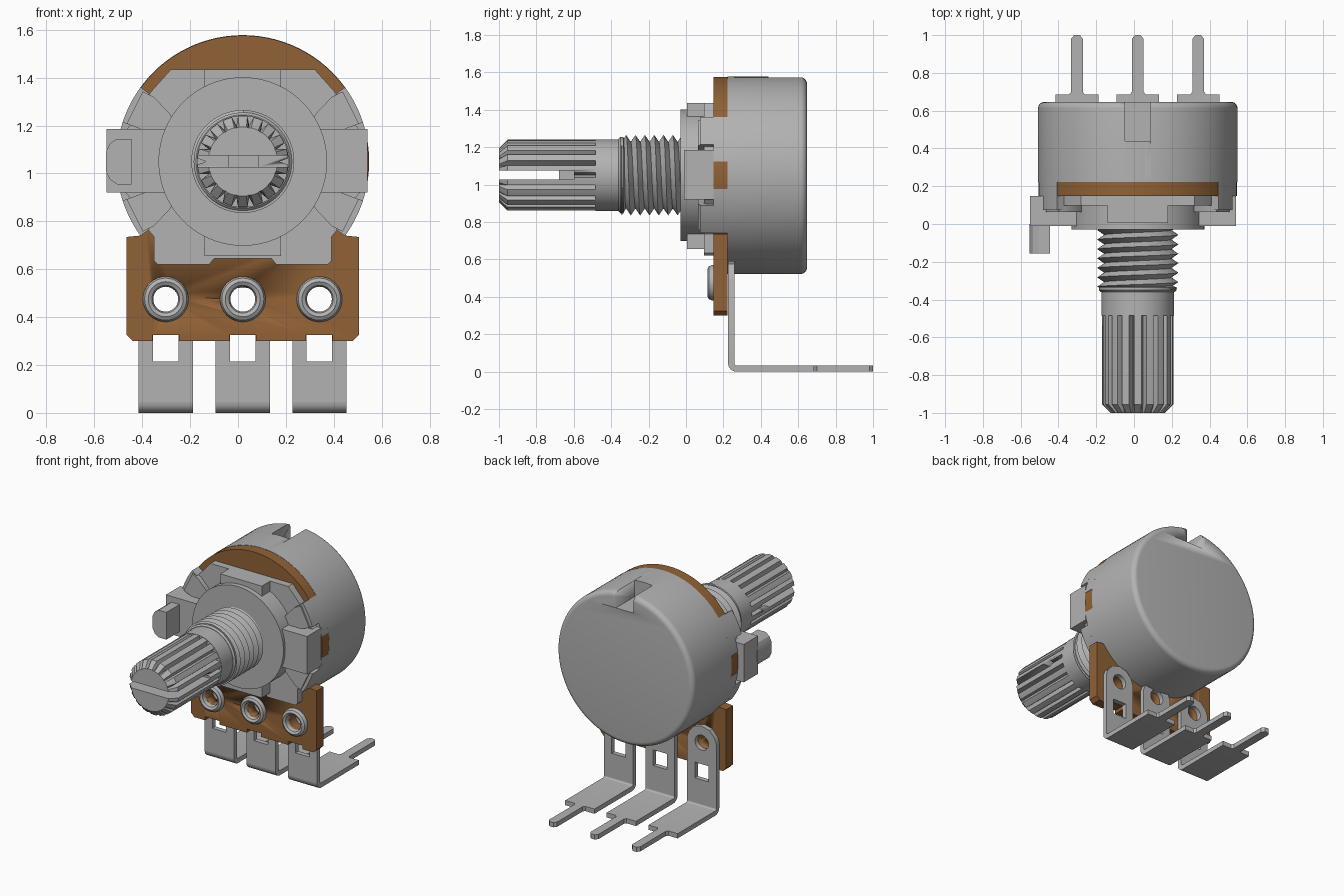
import bpy, bmesh, math
from mathutils import Vector

cube = bpy.data.objects.get("Cube")
if cube:
    bpy.data.objects.remove(cube, do_unlink=True)

CX, CZ = 0.02, 1.05      # shaft axis
PINS = (-0.302, 0.02, 0.34)


def material(name, rgb):
    m = bpy.data.materials.new(name)
    m.use_nodes = True
    m.diffuse_color = (*rgb, 1)
    m.node_tree.nodes["Principled BSDF"].inputs["Base Color"].default_value = (*rgb, 1)
    return m


METAL = material("grey metal", (0.45, 0.45, 0.45))
BOARD = material("brown board", (0.285, 0.122, 0.037))


def finish(name, bm, mat, smooth=True):
    bmesh.ops.recalc_face_normals(bm, faces=bm.faces)
    me = bpy.data.meshes.new(name)
    bm.to_mesh(me)
    bm.free()
    me.materials.append(mat)
    ob = bpy.data.objects.new(name, me)
    bpy.context.collection.objects.link(ob)
    if smooth:
        activate(ob)
        bpy.ops.object.shade_smooth_by_angle(angle=math.radians(30))
    return ob


def activate(ob):
    bpy.ops.object.select_all(action='DESELECT')
    ob.select_set(True)
    bpy.context.view_layer.objects.active = ob


def loft(name, rings, mat, caps=True, closed=False):
    """Skin equal-length rings of points."""
    bm = bmesh.new()
    rows = [[bm.verts.new(p) for p in r] for r in rings]
    n = len(rows[0])
    pairs = list(zip(rows, rows[1:])) + ([(rows[-1], rows[0])] if closed else [])
    for a, b in pairs:
        for i in range(n):
            j = (i + 1) % n
            bm.faces.new((a[i], a[j], b[j], b[i]))
    if caps and not closed:
        bm.faces.new(rows[0])
        bm.faces.new(rows[-1])
    return finish(name, bm, mat)


def prism(name, pts, a0, a1, mat=METAL, plane="xz"):
    """Extrude a flat outline along the axis normal to its plane."""
    put = {"xz": lambda p, q, a: (p, a, q),
           "yz": lambda p, q, a: (a, p, q),
           "xy": lambda p, q, a: (p, q, a)}[plane]
    return loft(name, [[put(p, q, a) for p, q in pts] for a in (a0, a1)], mat)


def box(name, x0, x1, y0, y1, z0, z1, mat=METAL):
    return prism(name, [(x0, z0), (x1, z0), (x1, z1), (x0, z1)], y0, y1, mat)


def lathe(name, profile, cx=CX, cz=CZ, n=96, closed=False):
    """Turn (radius, y) points about an axis along y."""
    return loft(name, [[(cx + r * math.cos(2 * math.pi * i / n), y,
                         cz + r * math.sin(2 * math.pi * i / n)) for i in range(n)]
                       for r, y in profile], METAL, closed=closed)


def polar(r, deg, sx=1, sz=1):
    a = math.radians(deg)
    return (CX + sx * r * math.cos(a), CZ + sz * r * math.sin(a))


def cut(ob, cutters):
    for c in cutters:
        c.hide_render = True
        m = ob.modifiers.new("cut", 'BOOLEAN')
        m.operation, m.solver, m.object = 'DIFFERENCE', 'EXACT', c
        activate(ob)
        bpy.ops.object.modifier_apply(modifier=m.name)
        bpy.data.objects.remove(c, do_unlink=True)


def hole(x):
    return lathe("hole_cutter", [(0.052, 0.05), (0.052, 0.4)], x, 0.475, 32)


# Rear can with rounded back edge and a notch in its top
R = 0.528
edge = [(R - 0.035 + 0.035 * math.cos(t * math.pi / 12),
         0.612 + 0.035 * math.sin(t * math.pi / 12)) for t in range(7)]
can = lathe("can", [(R, 0.222)] + edge)
cut(can, [box("notch_cutter", -0.048, 0.088, 0.44, 0.8, 1.46, 1.8)])

# Brown wafer: disc above, rectangular terminal board below
outline = []
for d in range(-36, 217, 2):
    side = abs(d) if d <= 90 else abs(180 - d)
    outline.append(polar(0.487 if 8 < side < 36 else 0.526, d))
outline += [(-0.465, 0.735), (-0.465, 0.325), (-0.44, 0.3)]
for x in PINS:
    outline += [(x - 0.055, 0.3), (x - 0.055, 0.325), (x + 0.055, 0.325), (x + 0.055, 0.3)]
outline += [(0.48, 0.3), (0.505, 0.325), (0.505, 0.735)]
wafer = prism("wafer", outline, 0.147, 0.222, BOARD)
cut(wafer, [hole(x) for x in PINS])

# Front mounting plate, symmetric about the shaft
half = [(0.3, 0.385), (0.385, 0.29), (0.455, 0.17), (0.49, 0.13), (0.49, -0.13),
        (0.455, -0.17), (0.40, -0.28), (0.37, -0.315), (0.37, -0.415),
        (0.355, -0.43), (0.14, -0.43), (0.12, -0.405)]
prism("front_plate", [(CX + x, CZ + z) for x, z in half] +
      [(CX - x, CZ + z) for x, z in reversed(half)], 0.097, 0.148)
lathe("raised_disc", [(0.352, -0.03), (0.352, 0.1)])
box("upper_rib", -0.14, 0.18, 0.005, 0.1, 1.3, 1.435)
box("lower_rib", -0.14, 0.18, 0.005, 0.1, 0.655, 0.8)

# Side wings and the locating peg
box("left_wing", 0.34, 0.54, -0.01, 0.148, 0.92, 1.185)
box("right_wing", -0.55, -0.3, -0.01, 0.148, 0.92, 1.185)
peg = [(-0.445, 0.955), (-0.445, 1.145), (-0.505, 1.145), (-0.535, 1.125), (-0.552, 1.09),
       (-0.552, 1.01), (-0.535, 0.975), (-0.505, 0.955)]
prism("locating_peg", peg, -0.155, 0.0)


# Four can claws folded over the front plate
def sector(a0, a1, sx, sz):
    steps = [a0 + (a1 - a0) * i / 8 for i in range(9)]
    return [polar(R, a, sx, sz) for a in steps] + \
           [polar(0.482, a, sx, sz) for a in reversed(steps)]


for sx, sn in ((1, "left"), (-1, "right")):
    for sz, zn in ((1, "upper"), (-1, "lower")):
        tag = f"{zn}_{sn}_claw"
        prism(tag + "_skirt", sector(8, 36, sx, sz), 0.147, 0.225)
        prism(tag + "_bend", sector(18, 36, sx, sz), 0.075, 0.148)
        tip = [(0.51, 18), (0.36, 17), (0.338, 20), (0.33, 25), (0.335, 30),
               (0.36, 33), (0.46, 36), (0.51, 35)]
        prism(tag + "_tip", [polar(r, a, sx, sz) for r, a in tip], 0.064, 0.105)

# Threaded bushing: helical rows alternating root and crest
N, PITCH, Y0, Y1 = 64, 0.05, -0.345, -0.02
bm = bmesh.new()
rows = []
for k in range(-2, 15):
    r = 0.215 if k % 2 else 0.178
    row = []
    for j in range(N + 1):
        a = 2 * math.pi * j / N
        y = min(max(Y0 + PITCH * (k / 2 + j / N), Y0), Y1)
        row.append(bm.verts.new((CX + r * math.sin(a), y, CZ + r * math.cos(a))))
    rows.append(row)
for a, b in zip(rows, rows[1:]):
    for j in range(N):
        bm.faces.new((a[j], a[j + 1], b[j + 1], b[j]))
bmesh.ops.remove_doubles(bm, verts=bm.verts, dist=0.0002)
finish("threaded_bushing", bm, METAL)
lathe("bushing_end", [(0.195, -0.36), (0.205, -0.35), (0.205, -0.335), (0.178, -0.325),
                      (0.178, -0.02)], n=64)
lathe("shaft_collar", [(0.192, -0.485), (0.192, -0.34)], n=64)

# Splined shaft with chamfered tip and screwdriver slot
TEETH = 18


def spline_ring(y, outer, root):
    ring = []
    for t in range(TEETH):
        for f, r in ((0.0, root), (0.2, outer), (0.5, outer), (0.8, outer)):
            a = 2 * math.pi * (t + f) / TEETH
            ring.append((CX + r * math.cos(a), y, CZ + r * math.sin(a)))
    return ring


shaft = loft("splined_shaft", [spline_ring(-1.0, 0.145, 0.143), spline_ring(-0.955, 0.19, 0.153),
                               spline_ring(-0.47, 0.19, 0.153)], METAL)
cut(shaft, [box("slot_cutter", -0.4, 0.4, -1.2, -0.68, 1.028, 1.075),
            box("slot_side_cutter", -0.4, -0.042, -1.2, -0.6, 1.028, 1.075),
            box("slot_side_cutter", 0.085, 0.4, -1.2, -0.6, 1.028, 1.075)])

# Three bent terminals with rivets
T, W = 0.033, 0.113
bend = [(0.27 - 0.045 * math.cos(i * math.pi / 12), 0.045 - 0.045 * math.sin(i * math.pi / 12))
        for i in range(7)]
inner = [(0.27 - 0.012 * math.cos(i * math.pi / 12), 0.045 - 0.012 * math.sin(i * math.pi / 12))
         for i in range(6, -1, -1)]
for x, label in zip(PINS, ("right", "middle", "left")):
    blade = [(-W, 0.045), (W, 0.045), (W, 0.49), (0.1, 0.53), (0.06, 0.575), (0.0, 0.59),
             (-0.06, 0.575), (-0.1, 0.53), (-W, 0.49)]
    up = prism(label + "_terminal", [(x + p, q) for p, q in blade], 0.225, 0.225 + T)
    cut(up, [hole(x), box("window_cutter", x - 0.053, x + 0.053, 0.1, 0.4, 0.215, 0.325)])
    prism(label + "_terminal_foot", bend + [(0.685, 0.0), (0.685, T)] + inner,
          x - W, x + W, METAL, "yz")
    pin = [(-0.045, 0.68), (-0.031, 0.70), (-0.031, 0.98), (-0.015, 1.0),
           (0.015, 1.0), (0.031, 0.98), (0.031, 0.70), (0.045, 0.68)]
    prism(label + "_terminal_pin", [(x + p, q) for p, q in pin], 0.0, T, METAL, "xy")
    lathe(label + "_rivet", [(0.052, 0.155), (0.052, 0.14), (0.058, 0.123), (0.073, 0.114),
                             (0.088, 0.123), (0.095, 0.14), (0.095, 0.155)],
          x, 0.475, 40, closed=True)
